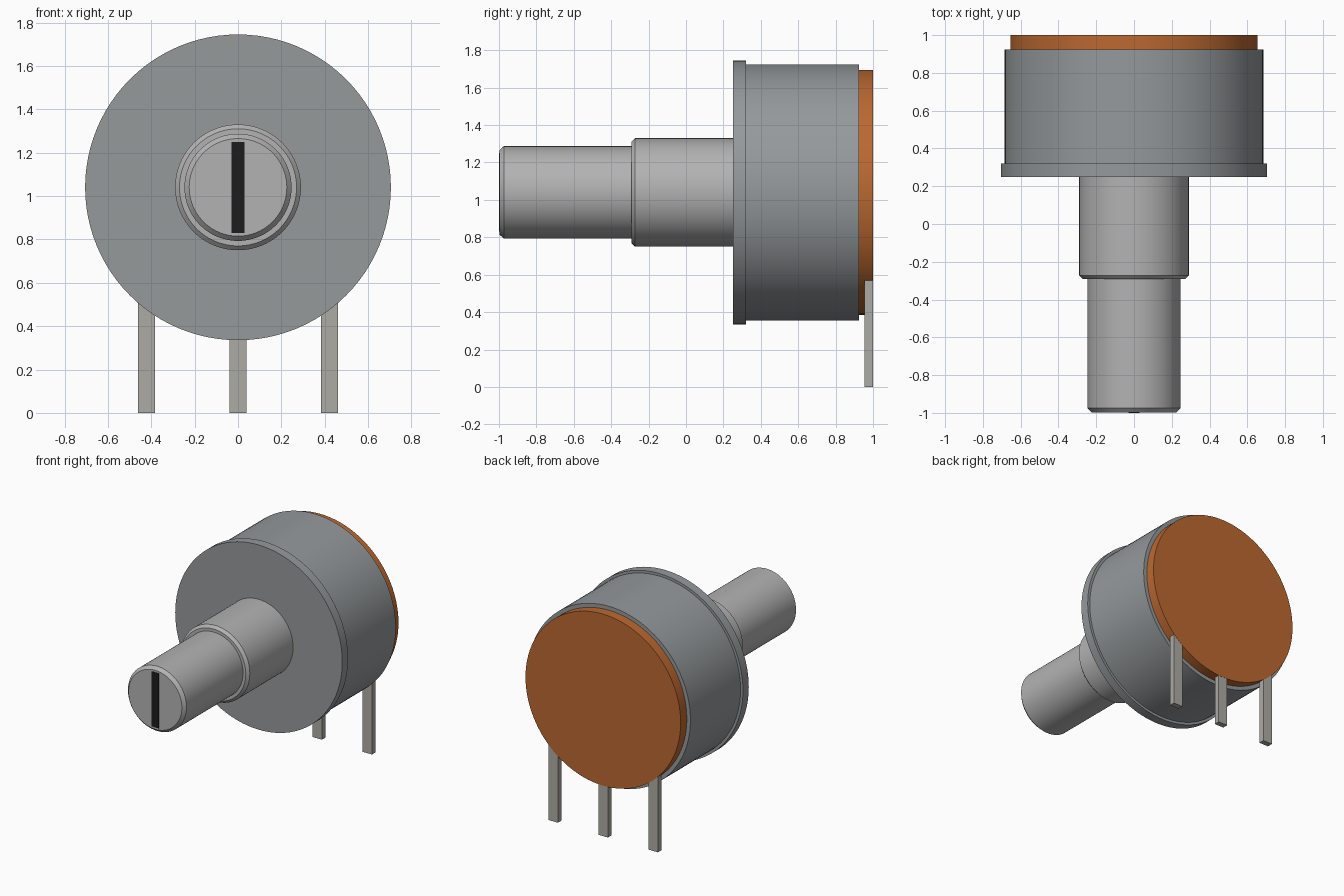
import bpy, bmesh
from math import cos, sin, pi, radians

if "Cube" in bpy.data.objects:
    bpy.data.objects.remove(bpy.data.objects["Cube"])

AXIS_Z = 1.04   # height of the shaft axis
SIDES = 96


def material(name, rgb):
    m = bpy.data.materials.new(name)
    m.diffuse_color = (*rgb, 1)
    m.use_nodes = True
    m.node_tree.nodes["Principled BSDF"].inputs["Base Color"].default_value = m.diffuse_color
    return m


def finish(name, bm, mat):
    bmesh.ops.recalc_face_normals(bm, faces=bm.faces)
    mesh = bpy.data.meshes.new(name)
    bm.to_mesh(mesh)
    bm.free()
    obj = bpy.data.objects.new(name, mesh)
    bpy.context.collection.objects.link(obj)
    if mat:
        mesh.materials.append(mat)
    return obj


def lathe(name, profile, mat=None):
    """Closed solid turned about the y-directed axis from (radius, y) points."""
    bm = bmesh.new()
    rings = [[bm.verts.new((r * cos(2 * pi * i / SIDES), y,
                            AXIS_Z + r * sin(2 * pi * i / SIDES)))
              for i in range(SIDES)] for r, y in profile]
    for a, b in zip(rings, rings[1:]):
        for i in range(SIDES):
            j = (i + 1) % SIDES
            bm.faces.new((a[i], a[j], b[j], b[i]))
    bm.faces.new(rings[0])
    bm.faces.new(rings[-1])
    obj = finish(name, bm, mat)
    bpy.ops.object.select_all(action='DESELECT')
    obj.select_set(True)
    bpy.context.view_layer.objects.active = obj
    bpy.ops.object.shade_smooth_by_angle(angle=radians(30))
    return obj


def box(name, lo, hi, mat=None):
    bm = bmesh.new()
    bmesh.ops.create_cube(bm, size=1)
    for v in bm.verts:
        v.co = [l + (c + 0.5) * (h - l) for c, l, h in zip(v.co, lo, hi)]
    return finish(name, bm, mat)


case_grey = material("case_grey", (0.30, 0.32, 0.33))
steel = material("steel", (0.45, 0.45, 0.45))
pin_metal = material("pin_metal", (0.42, 0.41, 0.37))
orange = material("orange_board", (0.50, 0.14, 0.03))
black = material("slot_black", (0.012, 0.012, 0.012))

# Case: front flange stepping in to the round can
lathe("case", [(0.705, 0.25), (0.705, 0.32), (0.685, 0.32), (0.685, 0.925)], case_grey)

# Orange rear disc
lathe("rear_disc", [(0.655, 0.925), (0.655, 1.0)], orange)

# Bushing and turning shaft, both with chamfered front ends
lathe("bushing", [(0.27, -0.292), (0.29, -0.272), (0.29, 0.25)], steel)
lathe("shaft", [(0.225, -0.998), (0.247, -0.974), (0.247, -0.29)], steel)

# Screwdriver slot on the shaft end
box("shaft_slot", (-0.03, -1.0, AXIS_Z - 0.21), (0.03, -0.985, AXIS_Z + 0.21), black)

# Three terminals, their tops buried in the rear disc
for label, x, top in (("left", -0.422, 0.57), ("middle", 0, 0.5), ("right", 0.422, 0.57)):
    box(label + "_terminal", (x - 0.04, 0.955, 0), (x + 0.04, 0.999, top), pin_metal)
